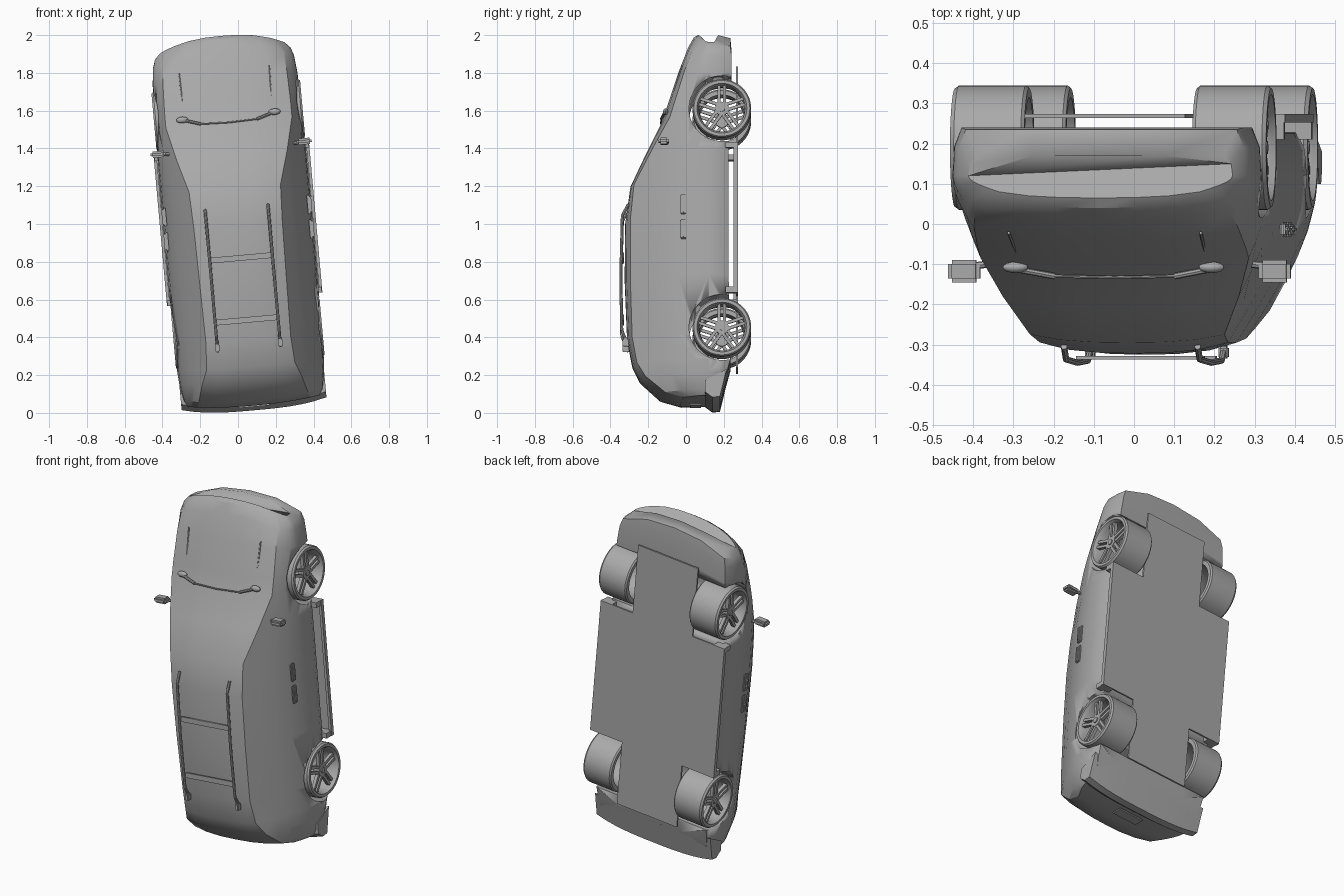
import bpy, bmesh, math
from mathutils import Matrix, Vector

cube = bpy.data.objects.get("Cube")
if cube:
    bpy.data.objects.remove(cube, do_unlink=True)

grey = bpy.data.materials.new("plain_grey")
grey.use_nodes = True
COLOUR = (0.4, 0.4, 0.4, 1)
grey.diffuse_color = COLOUR
grey.node_tree.nodes["Principled BSDF"].inputs["Base Color"].default_value = COLOUR

# Car frame: x across, -y roof, z nose; the whole car leans slightly sideways
POSE = Matrix.Translation((0, 0, 1)) @ Matrix.Rotation(math.radians(-5.1), 4, 'Y')


def finish(name, bm, angle=30):
    bmesh.ops.recalc_face_normals(bm, faces=bm.faces)
    mesh = bpy.data.meshes.new(name)
    bm.to_mesh(mesh)
    bm.free()
    mesh.materials.append(grey)
    ob = bpy.data.objects.new(name, mesh)
    bpy.context.collection.objects.link(ob)
    ob.matrix_world = POSE
    bpy.ops.object.select_all(action='DESELECT')
    ob.select_set(True)
    bpy.context.view_layer.objects.active = ob
    bpy.ops.object.shade_smooth_by_angle(angle=math.radians(angle))
    return ob


def skin(bm, rings, caps=True, loop=False):
    rows = [[bm.verts.new(p) for p in ring] for ring in rings]
    pairs = list(zip(rows, rows[1:])) + ([(rows[-1], rows[0])] if loop else [])
    for a, b in pairs:
        for i in range(len(a)):
            j = (i + 1) % len(a)
            bm.faces.new((a[i], a[j], b[j], b[i]))
    if caps:
        bm.faces.new(rows[0])
        bm.faces.new(rows[-1])


def box(bm, centre, size, bevel=0):
    m = Matrix.Translation(centre) @ Matrix.Diagonal((*size, 1))
    new = bmesh.ops.create_cube(bm, size=1, matrix=m)["verts"]
    if bevel:
        edges = {e for v in new for e in v.link_edges}
        bmesh.ops.bevel(bm, geom=list(edges), offset=bevel, segments=2, affect='EDGES')


def bar(bm, a, b, radius, sides=8):
    a, b = Vector(a), Vector(b)
    m = Matrix.Translation((a + b) / 2) @ (b - a).to_track_quat('Z', 'Y').to_matrix().to_4x4()
    bmesh.ops.create_cone(bm, cap_ends=True, segments=sides, radius1=radius,
                          radius2=radius, depth=(b - a).length, matrix=m)


# Body shell: z, top y, crease y, crease half width, half width, bottom y, bow
STATIONS = [
    (-.965, -.03, -.01, .30, .35, .17, .03),
    (-.935, -.14, -.11, .29, .37, .19, .03),
    (-.84, -.245, -.215, .265, .385, .215, .02),
    (-.76, -.285, -.26, .235, .39, .235, .01),
    (-.62, -.312, -.285, .225, .393, .235, 0),
    (-.3, -.325, -.295, .23, .395, .225, 0),
    (0, -.322, -.295, .235, .395, .225, 0),
    (.19, -.295, -.275, .243, .395, .225, 0),
    (.37, -.21, -.18, .295, .393, .225, 0),
    (.54, -.125, -.085, .335, .39, .23, 0),
    (.62, -.1, -.06, .335, .388, .235, 0),
    (.8, -.04, -.01, .33, .385, .24, .03),
    (.93, .01, .03, .32, .375, .24, .07),
    (.985, .04, .06, .28, .36, .235, .09),
    (1.0, .065, .08, .25, .33, .17, .09),
]


def section(z, top, crease, wc, w, bottom, bow):
    half = [(wc * t, top + (crease - top) * t ** 3) for t in (.35, .7, 1)]
    for k in range(1, 6):
        t = k / 5
        half.append((wc + (w - wc) * math.sin(t * math.pi / 2), crease + (.12 - crease) * t))
    half += [(w * .99, .12 + (bottom - .12) * .6), (w * .94, bottom), (w * .5, bottom)]
    full = [(0, top)] + half + [(0, bottom)] + [(-x, y) for x, y in reversed(half)]
    end = math.copysign(1, z)
    return [(x, y, z - end * bow * (abs(x) / .38) ** 2.5) for x, y in full]


bm = bmesh.new()
skin(bm, [section(*s) for s in STATIONS])
body = finish("body_shell", bm, 28)

# Wheel arches cut through the shell
AXLES = (.58, -.583)
HUB_Y = .19
bm = bmesh.new()
for z in AXLES:
    bar(bm, (-.6, HUB_Y, z), (.6, HUB_Y, z), .174, 48)
cutter = finish("arch_cutter", bm)
cutter.hide_render = True
cutter.hide_viewport = True
cut = body.modifiers.new("arches", 'BOOLEAN')
cut.operation = 'DIFFERENCE'
cut.solver = 'EXACT'
cut.object = cutter

# Rear bumper lip follows the bowed tail
bm = bmesh.new()
rings = []
for k in range(-6, 7):
    x = .385 * k / 6
    lift = .035 * abs(k / 6) ** 3
    rings.append([(x, y, z + lift) for y, z in
                  ((.10, -.9), (.10, -.96), (.14, -.99), (.18, -.985), (.215, -.84))])
skin(bm, rings)
finish("rear_bumper", bm)

# Rear plate
bm = bmesh.new()
box(bm, (0, .05, -.967), (.16, .06, .008))
finish("rear_plate", bm)

# Flat floor: wide between the axles, narrow beside the wheels
bm = bmesh.new()
half = [(.2, .82), (.2, .4), (.413, .4), (.413, -.4), (.2, -.4), (.2, -.78)]
outline = half + [(-x, z) for x, z in reversed(half)]
skin(bm, [[(x, y, z) for x, z in outline] for y in (.264, .274)])
finish("floor_panel", bm)

# Struts joining floor and sills, with a bar under each sill
bm = bmesh.new()
for s in (-1, 1):
    for z in (.385, -.385):
        box(bm, (s * .375, .24, z), (.07, .06, .03))
    box(bm, (s * .405, .262, 0), (.016, .02, .8))
finish("running_boards", bm)

# Wheels: open tyre ring, rim, hub and five split spokes
TYRE = [(.21, .125), (.21, .148), (.218, .155), (.385, .155), (.395, .148),
        (.395, .132), (.385, .128), (.375, .122), (.3, .118)]
for side, label in ((1, "left"), (-1, "right")):
    for z, end in zip(AXLES, ("front", "rear")):
        bm = bmesh.new()
        rings = []
        for k in range(48):
            a = math.tau * k / 48
            rings.append([(side * x, HUB_Y + r * math.cos(a), z + r * math.sin(a)) for x, r in TYRE])
        skin(bm, rings, caps=False, loop=True)
        bar(bm, (side * .345, HUB_Y, z), (side * .38, HUB_Y, z), .036, 24)
        bar(bm, (side * .37, HUB_Y, z), (side * .386, HUB_Y, z), .016, 16)
        for k in range(5):
            turn = Matrix.Translation((0, HUB_Y, z)) @ Matrix.Rotation(math.tau * k / 5, 4, 'X')
            for s in (-1, 1):
                old = set(bm.verts)
                box(bm, (side * .368, s * .015, .076), (.02, .016, .1))
                bmesh.ops.transform(bm, matrix=turn, verts=[v for v in bm.verts if v not in old])
        finish(end + "_" + label + "_wheel", bm)

# Roof rails on end feet, and two thin cross bars
bm = bmesh.new()
for s in (-1, 1):
    x = s * .167
    path = [(x, -.305, .09), (x, -.337, .03), (x, -.345, -.28), (x, -.34, -.58), (x, -.305, -.665)]
    for a, b in zip(path, path[1:]):
        bar(bm, a, b, .008)
    box(bm, (x, -.32, -.645), (.024, .03, .04), .004)
finish("roof_rails", bm)
bm = bmesh.new()
for z in (-.18, -.51):
    box(bm, (0, -.333, z), (.32, .008, .03))
finish("roof_cross_bars", bm)

for s, label in ((1, "left"), (-1, "right")):
    # Door mirror on a short stalk
    bm = bmesh.new()
    box(bm, (s * .388, -.118, .405), (.08, .056, .034), .01)
    bar(bm, (s * .33, -.1, .4), (s * .37, -.105, .402), .009)
    finish(label + "_mirror", bm)

    # Door handles: recessed-looking cup with a raised grip
    bm = bmesh.new()
    for z in (.07, -.06):
        box(bm, (s * .382, -.013, z), (.014, .036, .105), .005)
        box(bm, (s * .391, -.013, z), (.014, .014, .085), .004)
    finish(label + "_door_handles", bm)

    # Wiper: rounded pivot with a tapering arm
    bm = bmesh.new()
    pivot = Matrix.Translation((s * .245, -.108, .575)) @ Matrix.Diagonal((.032, .014, .017, 1))
    bmesh.ops.create_uvsphere(bm, u_segments=16, v_segments=8, radius=1, matrix=pivot)
    bar(bm, (s * .23, -.115, .57), (s * .15, -.13, .545), .008)
    bar(bm, (s * .15, -.13, .545), (0, -.133, .54), .004)
    finish(label + "_wiper", bm)

    # Raised crease line along the bonnet
    bm = bmesh.new()
    bar(bm, (s * .235, -.083, .61), (s * .24, -.022, .82), .004, 6)
    finish(label + "_bonnet_crease", bm)
